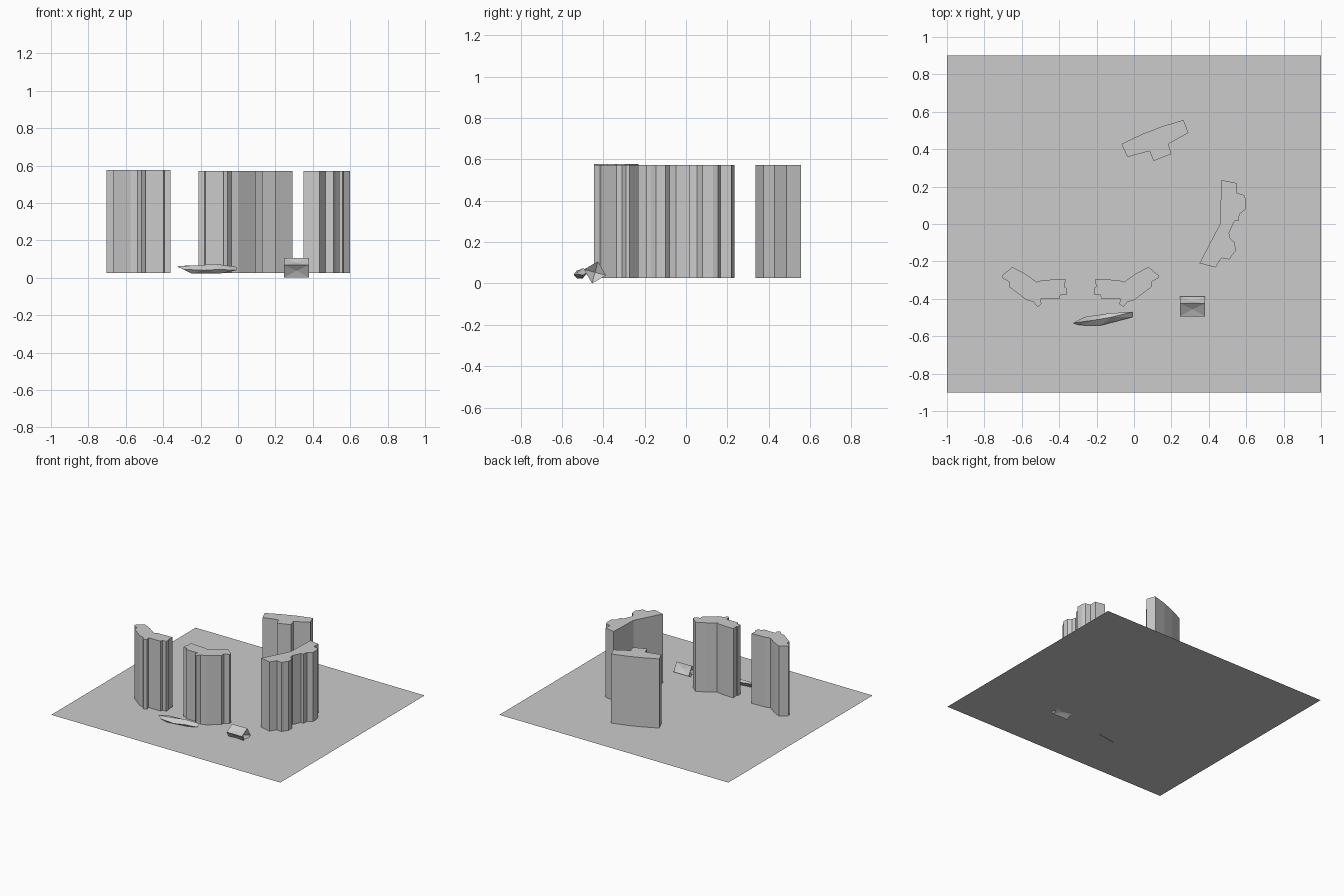
import bpy, bmesh, math
from mathutils import Matrix, Vector

if "Cube" in bpy.data.objects:
    bpy.data.objects.remove(bpy.data.objects["Cube"])

BASE = 0.026


def finish(name, bm, recalc=True):
    if recalc:
        bmesh.ops.recalc_face_normals(bm, faces=bm.faces[:])
    me = bpy.data.meshes.new(name)
    bm.to_mesh(me)
    bm.free()
    ob = bpy.data.objects.new(name, me)
    bpy.context.collection.objects.link(ob)
    return ob


def tower(name, outline, top):
    bm = bmesh.new()
    face = bm.faces.new([bm.verts.new((x, y, BASE)) for x, y in outline])
    ext = bmesh.ops.extrude_face_region(bm, geom=[face], use_keep_orig=True)
    moved = [g for g in ext["geom"] if isinstance(g, bmesh.types.BMVert)]
    bmesh.ops.translate(bm, verts=moved, vec=(0, 0, top - BASE))
    return finish(name, bm)


# ground sheet
bm = bmesh.new()
bm.faces.new([bm.verts.new(c) for c in
              ((-1, -0.9, BASE), (1, -0.9, BASE), (1, 0.9, BASE), (-1, 0.9, BASE))])
finish("ground_sheet", bm, recalc=False)

# mirrored pair of front towers
wing = [(-.703, -.273), (-.65, -.23), (-.58, -.267), (-.52, -.31), (-.49, -.30),
        (-.366, -.294), (-.37, -.337), (-.361, -.342), (-.361, -.38), (-.393, -.38),
        (-.398, -.40), (-.50, -.40), (-.495, -.428), (-.516, -.444), (-.537, -.417),
        (-.575, -.406), (-.666, -.337), (-.666, -.31), (-.703, -.289)]
tower("left_tower", wing, 0.577)
tower("middle_tower", [(-0.573 - x, y) for x, y in wing], 0.572)

# back tower with curved rear wall
tower("back_tower", [(-.067, .428), (.045, .481), (.15, .522), (.265, .556),
                     (.291, .487), (.184, .428), (.20, .374), (.104, .337),
                     (.083, .39), (-.035, .358)], 0.572)

# right tower with stepped bays
tower("right_tower", [(.468, .235), (.548, .219), (.548, .166), (.588, .155),
                      (.598, .13), (.598, .08), (.564, .053), (.559, .016),
                      (.537, .016), (.508, -.048), (.516, -.08), (.54, -.10),
                      (.543, -.144), (.522, -.17), (.511, -.19), (.468, -.182),
                      (.436, -.232), (.35, -.21), (.46, 0.0), (.463, .107)], 0.572)

# flat pointed shard: upper ridge and lower keel joined by a rim
bm = bmesh.new()
rim = [(-.327, -.53, .061), (-.265, -.497, .066), (-.13, -.477, .060),
       (-.008, -.470, .058), (-.008, -.498, .040), (-.10, -.522, .045),
       (-.18, -.543, .040), (-.29, -.541, .045)]
rim = [bm.verts.new(c) for c in rim]
ridge = [bm.verts.new(c) for c in ((-.22, -.515, .066), (-.12, -.498, .074))]
keel = [bm.verts.new(c) for c in ((-.25, -.525, .024), (-.09, -.50, .024))]
for a, b in (ridge, keel):
    for tri in ((0, 1, a), (1, 2, a), (2, b, a), (2, 3, b), (3, 4, b), (4, 5, b),
                (5, 6, b), (6, a, b), (6, 7, a), (7, 0, a)):
        bm.faces.new([rim[i] if isinstance(i, int) else i for i in tri])
finish("flat_shard", bm)

# small spiky block: tilted box with every face pinched inward
bm = bmesh.new()
bmesh.ops.create_cube(bm, size=1.0)
poked = bmesh.ops.poke(bm, faces=bm.faces[:])
for v in poked["verts"]:
    v.co *= 0.55 if abs(v.co.x) > 0.1 else 0.8
bmesh.ops.recalc_face_normals(bm, faces=bm.faces[:])
place = (Matrix.Translation(Vector((.313, -.44, .0535)))
         @ Matrix.Rotation(math.radians(30), 4, 'X')
         @ Matrix.Diagonal((.134, .078, .078, 1)))
bm.transform(place)
finish("spiky_block", bm)
